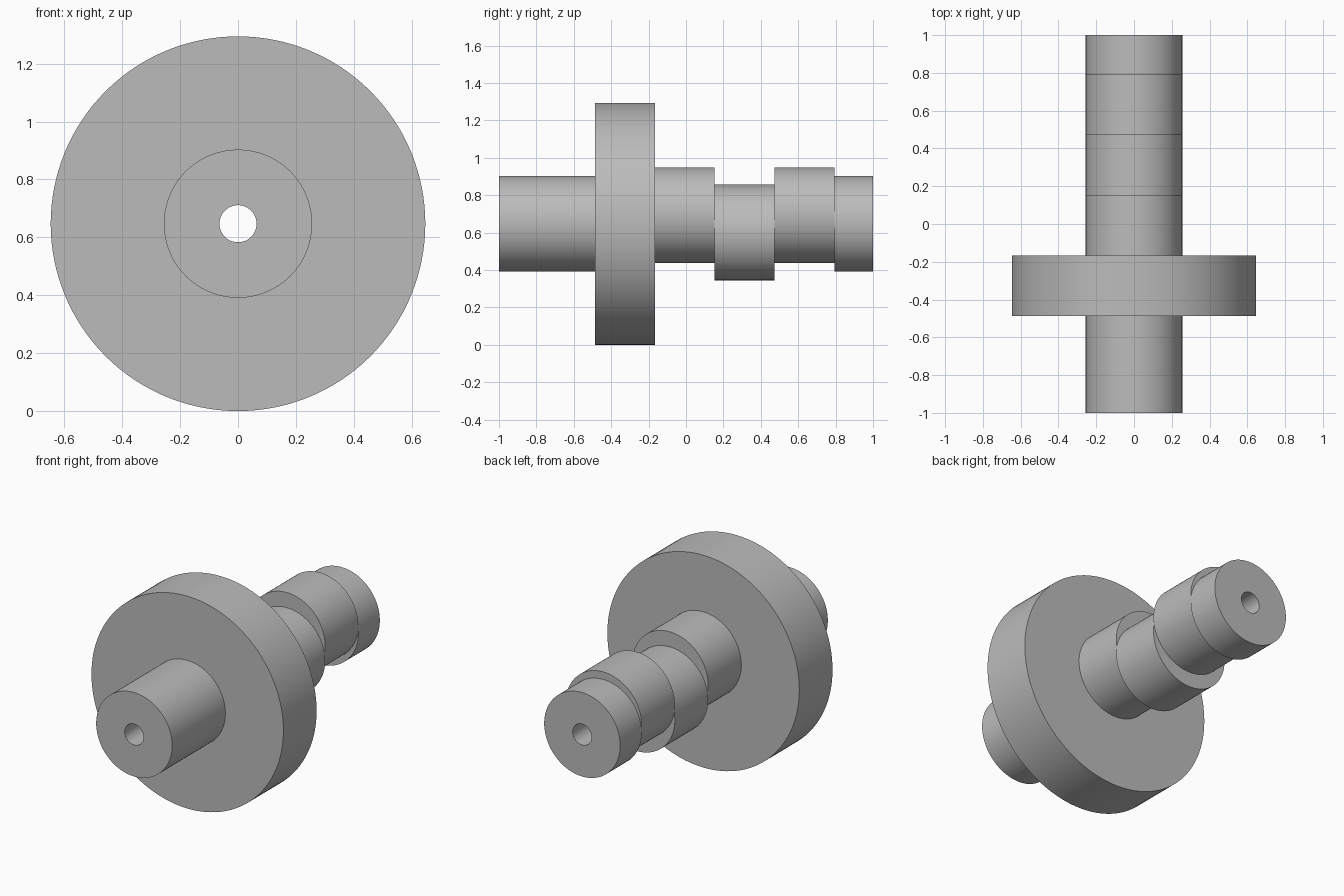
import bpy, bmesh
from math import sin, cos, tau, radians

cube = bpy.data.objects.get("Cube")
if cube:
    bpy.data.objects.remove(cube, do_unlink=True)

steel = bpy.data.materials.new("plain_grey")
steel.use_nodes = True
GREY = (0.5, 0.5, 0.5, 1)
steel.diffuse_color = GREY
steel.node_tree.nodes["Principled BSDF"].inputs["Base Color"].default_value = GREY

AXIS = 0.647        # height of the bore
BORE = 0.064
SHAFT = 0.256
THROW = 0.046       # offset of the eccentric lobes
SIDES = 128


def bored_cylinder(name, y0, y1, radius, offset=0.0):
    """Cylinder along y, shifted in z, with the common bore cut through it."""
    bm = bmesh.new()

    def ring(y, r, z):
        return [bm.verts.new((r * cos(tau * i / SIDES), y, z + r * sin(tau * i / SIDES)))
                for i in range(SIDES)]

    loops = [ring(y0, radius, AXIS + offset), ring(y1, radius, AXIS + offset),
             ring(y1, BORE, AXIS), ring(y0, BORE, AXIS)]
    for a, b in zip(loops, loops[1:] + loops[:1]):
        for i in range(SIDES):
            j = (i + 1) % SIDES
            bm.faces.new((a[i], a[j], b[j], b[i]))
    bmesh.ops.recalc_face_normals(bm, faces=bm.faces)
    mesh = bpy.data.meshes.new(name)
    bm.to_mesh(mesh)
    bm.free()
    mesh.materials.append(steel)
    obj = bpy.data.objects.new(name, mesh)
    bpy.context.collection.objects.link(obj)
    return obj


parts = [
    bored_cylinder("front_shaft", -1, -0.487, SHAFT),
    bored_cylinder("flange_disc", -0.487, -0.167, AXIS),
    bored_cylinder("front_upper_lobe", -0.167, 0.153, SHAFT, THROW),
    bored_cylinder("lower_lobe", 0.153, 0.473, SHAFT, -THROW),
    bored_cylinder("rear_upper_lobe", 0.473, 0.793, SHAFT, THROW),
    bored_cylinder("rear_shaft", 0.793, 1, SHAFT),
]

# Smooth round walls, sharp rims
bpy.ops.object.select_all(action="DESELECT")
for part in parts:
    part.select_set(True)
bpy.context.view_layer.objects.active = parts[0]
bpy.ops.object.shade_smooth_by_angle(angle=radians(30))
